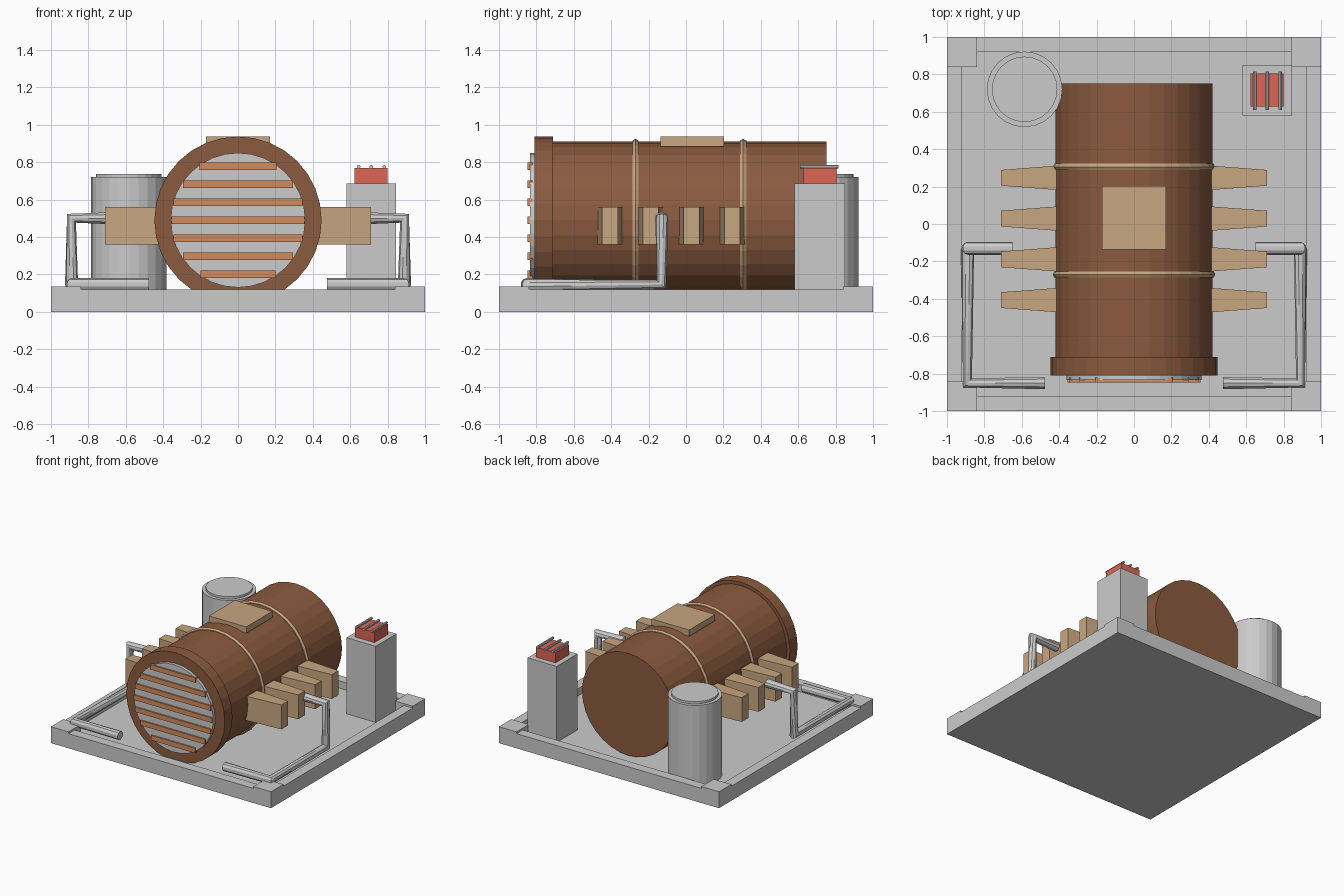
import bpy, bmesh
from math import pi
from mathutils import Matrix

if "Cube" in bpy.data.objects:
    bpy.data.objects.remove(bpy.data.objects["Cube"])


def material(name, rgb):
    m = bpy.data.materials.new(name)
    m.diffuse_color = (*rgb, 1)
    m.use_nodes = True
    m.node_tree.nodes["Principled BSDF"].inputs["Base Color"].default_value = m.diffuse_color
    return m


BROWN = material("brown", (0.26, 0.105, 0.05))
TAN = material("tan", (0.58, 0.38, 0.22))
ORANGE = material("orange", (0.65, 0.26, 0.11))
RED = material("red", (0.72, 0.13, 0.09))


def add(name, bm, mat=None):
    mesh = bpy.data.meshes.new(name)
    bmesh.ops.recalc_face_normals(bm, faces=bm.faces)
    bm.to_mesh(mesh)
    bm.free()
    ob = bpy.data.objects.new(name, mesh)
    bpy.context.collection.objects.link(ob)
    if mat:
        mesh.materials.append(mat)
    return ob


def box(name, x, y, z, mat=None):
    bm = bmesh.new()
    bmesh.ops.create_cube(bm, size=1)
    for v in bm.verts:
        for i, (a, b) in enumerate((x, y, z)):
            v.co[i] = a if v.co[i] < 0 else b
    return add(name, bm, mat)


def cylinder(name, centre, r, lo, hi, sides, axis="Z", mat=None):
    """Cylinder along an axis; centre gives the other two coordinates."""
    bm = bmesh.new()
    mid = (lo + hi) / 2
    if axis == "Y":
        m = Matrix.Translation((centre[0], mid, centre[1])) @ Matrix.Rotation(pi / 2, 4, "X")
    else:
        m = Matrix.Translation((centre[0], centre[1], mid))
    bmesh.ops.create_cone(bm, cap_ends=True, segments=sides, radius1=r, radius2=r,
                          depth=hi - lo, matrix=m)
    return add(name, bm, mat)


# Base tray: floor, raised rim and corner blocks
box("base_floor", (-1, 1), (-1, 1), (0, 0.06))
for s in (-1, 1):
    edge = sorted((s * 0.92, s))
    box("base_rim_side", edge, (-0.84, 0.84), (0.06, 0.12))
    box("base_rim_end", (-0.84, 0.84), edge, (0.06, 0.12))
    for t in (-1, 1):
        box("base_corner", sorted((s * 0.84, s)), sorted((t * 0.84, t)), (0.06, 0.135))

# Main drum with front collar and grille
AXIS = (0, 0.49)
cylinder("drum", AXIS, 0.42, -0.75, 0.75, 32, "Y", BROWN)
cylinder("drum_collar", AXIS, 0.447, -0.81, -0.71, 32, "Y", BROWN)
cylinder("grille_panel", AXIS, 0.36, -0.835, -0.80, 32, "Y")
for i, half in enumerate((0.2, 0.295, 0.345, 0.355, 0.345, 0.295, 0.205)):
    z = 0.2 + i * 0.0965
    box("grille_slat", (-half, half), (-0.847, -0.82), (z - 0.02, z + 0.02), ORANGE)

# Bands around the drum and the top hatch
for y in (-0.27, 0.305):
    bpy.ops.mesh.primitive_torus_add(major_segments=32, minor_segments=6, major_radius=0.415,
                                     minor_radius=0.02, location=(0, y, 0.49),
                                     rotation=(pi / 2, 0, 0))
    band = bpy.context.object
    band.name = "drum_band"
    band.data.materials.append(TAN)
box("top_hatch", (-0.17, 0.17), (-0.135, 0.202), (0.885, 0.937), TAN)

# Tapered cooling fins on both sides
for s in (-1, 1):
    for y in (-0.407, -0.189, 0.029, 0.247):
        fin = box("side_fin", sorted((s * 0.37, s * 0.71)), (y - 0.068, y + 0.068),
                  (0.36, 0.56), TAN)
        for v in fin.data.vertices:
            if abs(v.co.x) > 0.6:
                v.co.y = y + (v.co.y - y) * 0.62

# Bent pipes, mirrored left and right
PATH = ((0.65, -0.13, 0.5), (0.89, -0.13, 0.5), (0.89, -0.13, 0.145),
        (0.89, -0.85, 0.145), (0.475, -0.85, 0.145))
for s in (-1, 1):
    curve = bpy.data.curves.new("pipe", "CURVE")
    curve.dimensions = "3D"
    curve.bevel_depth = 0.035
    curve.bevel_resolution = 3
    curve.use_fill_caps = True
    spline = curve.splines.new("POLY")
    spline.points.add(len(PATH) - 1)
    for p, (x, y, z) in zip(spline.points, PATH):
        p.co = (s * x, y, z, 1)
    pipe = bpy.data.objects.new("pipe", curve)
    bpy.context.collection.objects.link(pipe)
    bpy.ops.object.select_all(action="DESELECT")
    pipe.select_set(True)
    bpy.context.view_layer.objects.active = pipe
    bpy.ops.object.convert(target="MESH")
    bpy.ops.object.shade_smooth_by_angle()

# Storage tank with lid
cylinder("tank", (-0.585, 0.72), 0.202, 0.05, 0.72, 24)
cylinder("tank_lid", (-0.585, 0.72), 0.175, 0.71, 0.738, 24)

# Pillar with red block and rods
box("pillar", (0.58, 0.845), (0.58, 0.85), (0.05, 0.685))
box("red_block", (0.623, 0.8), (0.628, 0.805), (0.68, 0.768), RED)
for x in (0.645, 0.712, 0.782):
    cylinder("block_rod", (x, 0.775), 0.01, 0.61, 0.815, 8, "Y")
